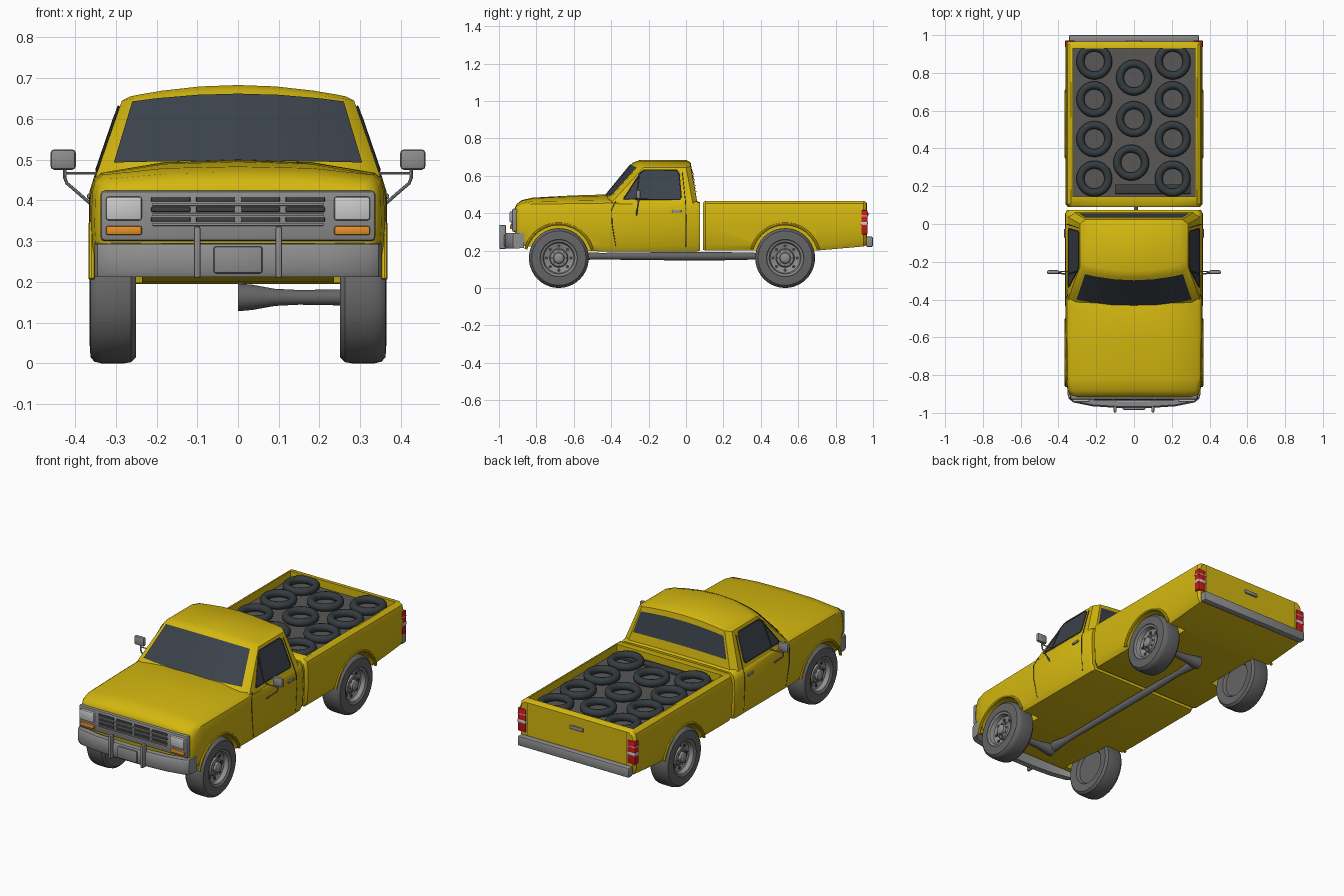
import bpy, bmesh
from math import sin, cos, pi, radians
from mathutils import Vector, Matrix

if "Cube" in bpy.data.objects:
    bpy.data.objects.remove(bpy.data.objects["Cube"])


def material(name, r, g, b):
    m = bpy.data.materials.new(name)
    m.diffuse_color = (r, g, b, 1)
    m.use_nodes = True
    m.node_tree.nodes["Principled BSDF"].inputs["Base Color"].default_value = m.diffuse_color
    return m


YELLOW = material("yellow_paint", .66, .48, .005)
GLASS = material("dark_glass", .045, .055, .07)
RUBBER = material("cargo_rubber", .035, .045, .05)
TYRE = material("tyre_grey", .13, .13, .13)
DARK = material("dark_trim", .05, .05, .05)
FLOOR = material("bed_floor", .1, .095, .09)
RED = material("red_lens", .6, .01, .01)
ORANGE = material("orange_lens", .8, .28, .02)
LAMP = material("clear_lens", .6, .6, .6)
CHROME = material("metal_grey", .27, .27, .27)


def smooth(ob, angle=35):
    bpy.ops.object.select_all(action='DESELECT')
    ob.select_set(True)
    bpy.context.view_layer.objects.active = ob
    bpy.ops.object.shade_smooth_by_angle(angle=radians(angle))


def finish(name, bm, mat=None):
    bmesh.ops.recalc_face_normals(bm, faces=bm.faces)
    me = bpy.data.meshes.new(name)
    bm.to_mesh(me)
    bm.free()
    ob = bpy.data.objects.new(name, me)
    bpy.context.collection.objects.link(ob)
    if mat:
        me.materials.append(mat)
    smooth(ob)
    return ob


def box(name, c, size, mat=None, bevel=.006):
    bm = bmesh.new()
    bmesh.ops.create_cube(bm, size=1, matrix=Matrix.Translation(c) @ Matrix.Diagonal((*size, 1)))
    if bevel:
        bmesh.ops.bevel(bm, geom=bm.edges[:], offset=bevel, segments=2, affect='EDGES', profile=.5)
    return finish(name, bm, mat)


def loft(name, rings, mat=None):
    bm = bmesh.new()
    vs = [[bm.verts.new(p) for p in r] for r in rings]
    n = len(vs[0])
    for a, b in zip(vs, vs[1:]):
        for i in range(n):
            bm.faces.new((a[i], a[(i + 1) % n], b[(i + 1) % n], b[i]))
    bm.faces.new(vs[0])
    bm.faces.new(vs[-1])
    return finish(name, bm, mat)


def lathe(name, profile, c, axis='x', mat=None, steps=40, half=False, flip=1):
    bm = bmesh.new()
    rot = Matrix.Identity(3) if axis == 'x' else Matrix.Rotation(pi / 2, 3, 'Z')
    pts = [bm.verts.new(Vector(c) + rot @ Vector((a * flip, r, 0))) for r, a in profile]
    edges = [bm.edges.new(e) for e in zip(pts, pts[1:])]
    bmesh.ops.spin(bm, geom=pts + edges, cent=c, axis=rot @ Vector((1, 0, 0)), angle=2 * pi, steps=steps)
    bmesh.ops.remove_doubles(bm, verts=bm.verts, dist=1e-5)
    if half:
        bmesh.ops.bisect_plane(bm, geom=bm.verts[:] + bm.edges[:] + bm.faces[:], plane_co=(0, 0, 0),
                               plane_no=(1, 0, 0), clear_inner=True)
    return finish(name, bm, mat)


def tube(name, pts, r, mat=None):
    cu = bpy.data.curves.new(name, 'CURVE')
    cu.dimensions = '3D'
    cu.bevel_depth, cu.bevel_resolution, cu.use_fill_caps = r, 2, True
    sp = cu.splines.new('POLY')
    sp.points.add(len(pts) - 1)
    for p, q in zip(sp.points, pts):
        p.co = (*q, 1)
    ob = bpy.data.objects.new(name, cu)
    bpy.context.collection.objects.link(ob)
    bpy.ops.object.select_all(action='DESELECT')
    ob.select_set(True)
    bpy.context.view_layer.objects.active = ob
    bpy.ops.object.convert(target='MESH')
    ob = bpy.context.object
    if mat:
        ob.data.materials.clear()
        ob.data.materials.append(mat)
    smooth(ob)


def cut(ob, cutters):
    for c in cutters:
        m = ob.modifiers.new("cut", 'BOOLEAN')
        m.operation, m.solver, m.object = 'DIFFERENCE', 'EXACT', c
        bpy.context.view_layer.objects.active = ob
        bpy.ops.object.modifier_apply(modifier=m.name)
        bpy.data.objects.remove(c)
    smooth(ob)


def section(y, w, zb, zs, zc):
    h = [(.94 * w, zb), (.985 * w, zb + .03), (w, .34), (.995 * w, zs - .045), (.975 * w, zs - .015),
         (.92 * w, zs), (.5 * w, zs + .8 * (zc - zs)), (0, zc)]
    return [(x, y, z) for x, z in h] + [(-x, y, z) for x, z in h[-2::-1]]


def arch_cutters(y):
    return [lathe("arch_cutter", [(0, .235), (.178, .235), (.178, .45), (0, .45)], (0, y, .16), flip=s)
            for s in (-1, 1)]


# Nose, hood and lower cab in one shell
FRONT, REAR = -.68, .53
body = loft("front_body", [section(*r) for r in (
    (-.915, .325, .26, .425, .43), (-.905, .34, .245, .438, .449), (-.88, .352, .225, .452, .469),
    (-.82, .36, .22, .463, .483), (-.6, .363, .2, .466, .495), (-.43, .364, .195, .468, .5),
    (-.4, .364, .195, .468, .49), (-.36, .364, .195, .465, .468), (.055, .364, .195, .462, .466),
    (.075, .355, .2, .455, .458))], YELLOW)
cut(body, arch_cutters(FRONT))

# Cargo bed, hollowed from above
bed = loft("cargo_bed", [section(*r) for r in (
    (.09, .35, .205, .456, .456), (.105, .362, .2, .466, .466), (.7, .362, .2, .466, .466),
    (.95, .362, .222, .466, .466), (.966, .35, .23, .457, .457))], YELLOW)
cut(bed, arch_cutters(REAR) + [box("bed_cutter", (0, .5375, .5), (.65, .785, .16), bevel=0)])
box("bed_floor", (0, .5375, .421), (.648, .783, .006), FLOOR, 0)
box("cargo_plank", (.1, .185, .43), (.4, .05, .012), DARK, .002)

# Cab upper: rows of stations on front and back, lofted upwards
ST = (-1, -.9, -.7, -.35, 0, .35, .7, .9, 1)
LEVELS = ((.352, .45, 0, -.465, .062), (.285, .645, .025, -.285, .025), (.265, .655, .028, -.25, .005))


def cab_point(s, level, back=False):
    w, z, crown, yf, yb = level
    corner = abs(s) == 1
    y = yb - .025 * corner if back else yf + .04 * s * s + .02 * corner
    return Vector((s * w, y, z + crown * (1 - s * s)))


bm = bmesh.new()
rows = [([bm.verts.new(cab_point(s, l)) for s in ST], [bm.verts.new(cab_point(s, l, True)) for s in ST])
        for l in LEVELS]
for (f0, b0), (f1, b1) in zip(rows, rows[1:]):
    lo, hi = f0 + b0[::-1], f1 + b1[::-1]
    for i in range(len(lo)):
        j = (i + 1) % len(lo)
        bm.faces.new((lo[i], lo[j], hi[j], hi[i]))
for i in range(len(ST) - 1):
    bm.faces.new((rows[2][0][i], rows[2][0][i + 1], rows[2][1][i + 1], rows[2][1][i]))
finish("cab_upper", bm, YELLOW)

# Windscreen and rear window follow the cab surface
for name, back, stations, t0, t1 in (("windscreen", False, ST[1:-1], .2, .95),
                                     ("rear_window", True, (-.87, -.7, -.35, 0, .35, .7, .87), .28, .86)):
    bm = bmesh.new()
    off = Vector((0, .004 if back else -.004, .003))
    grid = [[bm.verts.new(cab_point(s, LEVELS[0], back).lerp(cab_point(s, LEVELS[1], back), t) + off)
             for s in stations] for t in (t0, t1)]
    for i in range(len(stations) - 1):
        bm.faces.new((grid[0][i], grid[0][i + 1], grid[1][i + 1], grid[1][i]))
    finish(name, bm, GLASS)


def side_x(z):
    return .352 - .067 * (z - .45) / .195


WINDOW = ((-.335, .475), (-.245, .615), (-.225, .63), (-.05, .63), (-.037, .615), (-.025, .485), (-.035, .473))
for s in (-1, 1):
    # Side window, frame and quarter light bar
    bm = bmesh.new()
    pts = [(s * (side_x(z) + .003), y, z) for y, z in WINDOW]
    bm.faces.new([bm.verts.new(p) for p in pts])
    finish("side_window", bm, GLASS)
    tube("side_window_seal", pts + pts[:1], .003, DARK)
    tube("quarter_light_bar", [(s * (side_x(z) + .004), y, z) for y, z in ((-.265, .475), (-.25, .61))], .003, DARK)
    # Door seams and handle
    tube("door_front_seam", [(s * x, y, z) for x, y, z in (
        (.357, -.375, .22), (.364, -.395, .34), (.363, -.398, .42), (.35, -.375, .463))], .002, DARK)
    tube("door_rear_seam", [(s * x, y, z) for x, y, z in (
        (.357, .0, .22), (.364, .0, .34), (.363, -.001, .42), (.348, -.003, .465), (.296, -.02, .62))], .002, DARK)
    box("door_handle", (s * .364, -.05, .41), (.012, .05, .014), CHROME, .004)
    # Wheel arch lips
    for y in (FRONT, REAR):
        tube("wheel_arch_lip", [(s * .359, y + .183 * cos(a), .16 + .183 * sin(a))
                                for a in (radians(15 + 7.5 * i) for i in range(21))], .008, YELLOW)
        # Wheels with dished rims, vents and wheel nuts
        lathe("tyre", [(0, .27), (.09, .27), (.1, .255), (.145, .25), (.157, .262), (.16, .28), (.16, .335),
                       (.156, .352), (.145, .362), (.1, .365), (.092, .358), (.09, .33)],
              (0, y, .16), mat=TYRE, flip=s)
        lathe("wheel_rim", [(.094, .36), (.086, .358), (.08, .335), (.05, .325), (.045, .34), (.03, .343),
                            (.027, .357), (.018, .363), (0, .363)], (0, y, .16), mat=CHROME, flip=s)
        for i in range(8):
            a = i * pi / 4
            lathe("rim_vent", [(.009, .32), (.009, .334), (0, .334)],
                  (0, y + .065 * cos(a), .16 + .065 * sin(a)), mat=DARK, steps=10, flip=s)
            lathe("wheel_nut", [(.005, .335), (.005, .35), (0, .35)],
                  (0, y + .037 * cos(a), .16 + .037 * sin(a)), mat=CHROME, steps=6, flip=s)
    # Door mirrors on bent arms
    box("mirror_head", (s * .429, -.255, .5), (.062, .022, .05), CHROME, .009)
    tube("mirror_lower_arm", [(s * x, y, z) for x, y, z in (
        (.36, -.265, .39), (.4, -.26, .425), (.42, -.257, .442), (.425, -.255, .455), (.425, -.255, .48))], .004, CHROME)
    tube("mirror_upper_arm", [(s * .345, -.25, .466), (s * .425, -.255, .466)], .003, CHROME)
    # Lamps
    box("headlight", (s * .28, -.93, .38), (.088, .025, .058), LAMP, .006)
    box("indicator", (s * .28, -.93, .326), (.088, .022, .022), ORANGE, .005)
    box("tail_light", (s * .34, .954, .352), (.05, .034, .13), RED, .006)
    box("reverse_light", (s * .34, .954, .345), (.052, .036, .018), LAMP, .003)
    box("tail_light_divider", (s * .34, .954, .385), (.052, .036, .006), LAMP, .002)
    # Front bumper guards
    box("bumper_guard", (s * .1, -.98, .273), (.016, .036, .128), CHROME, .006)

# Grille with three rows of four slots
box("grille_panel", (0, -.915, .362), (.675, .03, .124), CHROME, .01)
for z in (.353, .378, .402):
    for x in (-.165, -.055, .055, .165):
        box("grille_slot", (x, -.93, z), (.096, .006, .013), DARK, .0025)
    box("grille_bar", (0, -.931, z - .0125), (.42, .012, .006), CHROME, .002)

# Swept front bumper with central plate
BUMPER = ((.352, -.9), (.345, -.925), (.32, -.945), (.22, -.965), (.08, -.974))
stations = [(-x, y) for x, y in BUMPER] + [(x, y) for x, y in BUMPER[::-1]]
loft("front_bumper", [[(x, y + dy, z) for dy, z in (
    (.035, .215), (.006, .212), (0, .225), (0, .28), (.008, .293), (.035, .295))] for x, y in stations], CHROME)
box("front_plate", (0, -.977, .254), (.12, .014, .066), CHROME, .006)

# Tail end
box("rear_bumper", (0, .981, .247), (.69, .038, .055), CHROME, .008)
box("tailgate_handle", (0, .968, .395), (.085, .014, .022), CHROME, .006)
for x in (-.305, .305):
    tube("tailgate_seam", [(x, .965, .25), (x, .965, .455)], .002, DARK)

# Half drivetrain under the right side
for y in (FRONT, REAR):
    lathe("half_axle", [(0, 0), (.034, 0), (.031, .035), (.021, .09), (.018, .15), (.02, .27)], (0, y, .162), mat=TYRE)
lathe("drive_shaft", [(.02, -.7), (.032, -.64), (.02, -.56), (.018, -.45), (.022, -.1), (.022, .2), (.018, .38),
                      (.03, .48), (.02, .55)], (0, 0, .17), 'y', TYRE, half=True)

# Spare tyres lying in the bed
spots = [(x, y) for x in (-.21, .205) for y in (.86, .66, .45, .24)] + [(0, .775), (0, .555), (-.015, .325)]
for x, y in spots:
    bpy.ops.mesh.primitive_torus_add(location=(x, y, .441), major_radius=.074, minor_radius=.021,
                                     major_segments=32, minor_segments=12)
    ob = bpy.context.object
    ob.name = "cargo_tyre"
    ob.data.materials.append(RUBBER)
    smooth(ob)
